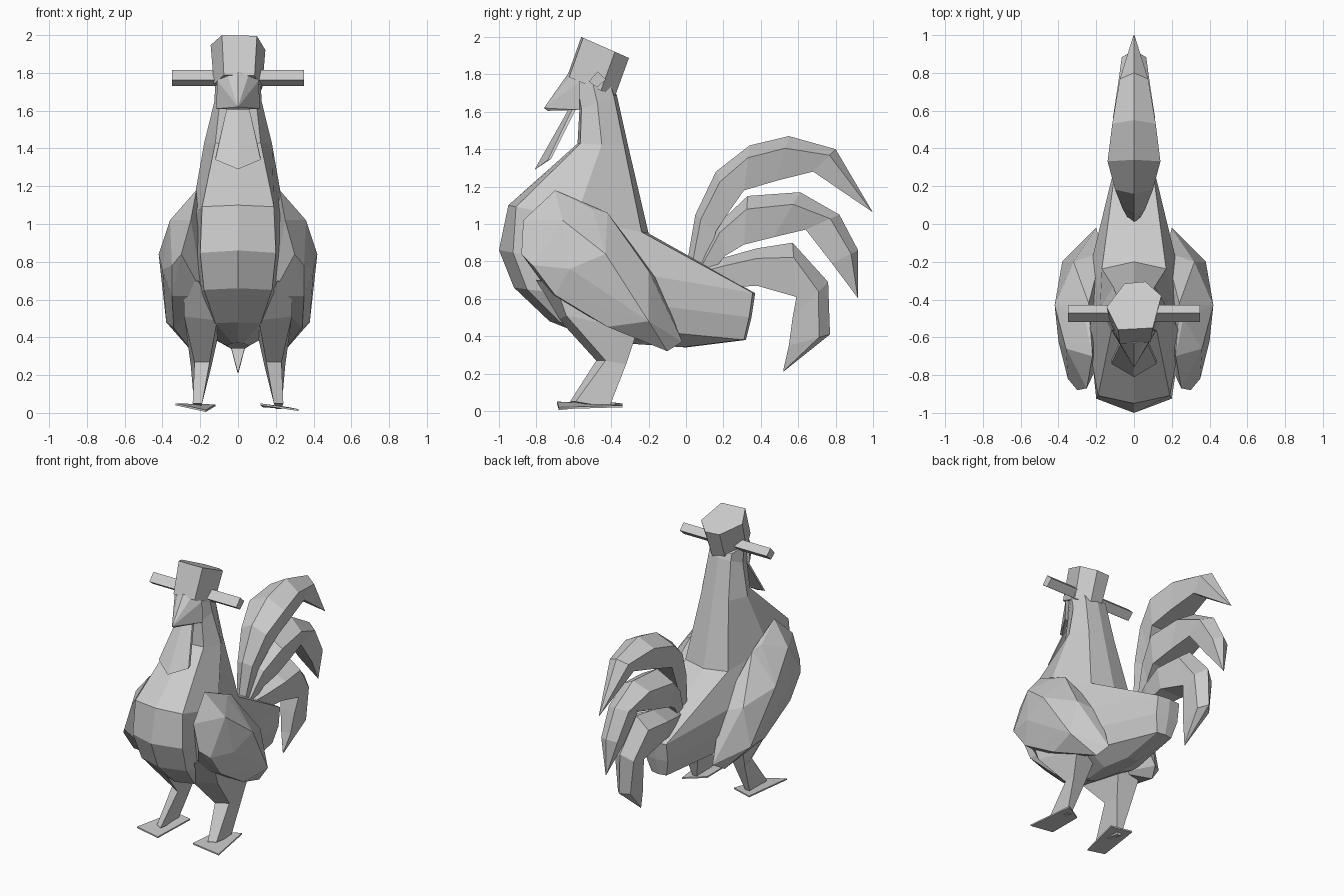
import bpy, bmesh
from mathutils import Vector

grey = bpy.data.materials.new("light_grey")
grey.diffuse_color = (0.6, 0.6, 0.6, 1)


def finish(name, bm, mirror=False):
    bmesh.ops.remove_doubles(bm, verts=bm.verts, dist=0.0005)
    bmesh.ops.recalc_face_normals(bm, faces=bm.faces)
    me = bpy.data.meshes.new(name)
    bm.to_mesh(me)
    bm.free()
    me.materials.append(grey)
    ob = bpy.data.objects.new(name, me)
    bpy.context.collection.objects.link(ob)
    if mirror:
        ob.modifiers.new("mirror", 'MIRROR')
    return ob


def loft(name, rings, mirror=False):
    """Skin equal-length point rings and cap both ends."""
    bm = bmesh.new()
    vs = [[bm.verts.new(p) for p in r] for r in rings]
    n = len(rings[0])
    for a, b in zip(vs, vs[1:]):
        for i in range(n):
            j = (i + 1) % n
            bm.faces.new((a[i], a[j], b[j], b[i]))
    bm.faces.new(vs[0])
    bm.faces.new(vs[-1])
    return finish(name, bm, mirror)


def hull(name, pts, mirror=False):
    bm = bmesh.new()
    vs = [bm.verts.new(p) for p in pts]
    res = bmesh.ops.convex_hull(bm, input=vs)
    junk = [v for v in res["geom_interior"] + res["geom_unused"]
            if isinstance(v, bmesh.types.BMVert)]
    bmesh.ops.delete(bm, geom=list(set(junk)), context='VERTS')
    return finish(name, bm, mirror)


# Body and neck: slanted eight-sided rings (front y,z / back y,z / half widths / back corner)
def body_ring(fy, fz, by, bz, front_w, mid_w, back_w, back_t):
    def at(x, t):
        return Vector((x, fy + (by - fy) * t, fz + (bz - fz) * t))
    half = [at(front_w, 0.055), at(mid_w, 0.48), at(back_w, back_t)]
    other = [Vector((-p.x, p.y, p.z)) for p in reversed(half)]
    return [at(0, 0)] + half + [at(0, 1)] + other


loft("body", [body_ring(*r) for r in (
    (-0.45, 0.37, 0.00, 0.34, 0.03, 0.06, 0.04, 0.95),
    (-0.73, 0.48, 0.32, 0.38, 0.12, 0.20, 0.06, 0.99),
    (-0.92, 0.66, 0.35, 0.50, 0.18, 0.25, 0.09, 0.99),
    (-1.00, 0.86, 0.37, 0.63, 0.20, 0.26, 0.09, 0.99),
    (-0.95, 1.10, -0.20, 0.95, 0.19, 0.25, 0.17, 0.95),
    (-0.58, 1.43, -0.31, 1.42, 0.12, 0.18, 0.11, 0.92),
    (-0.57, 1.61, -0.37, 1.69, 0.10, 0.125, 0.09, 0.92),
    (-0.60, 1.78, -0.39, 1.73, 0.07, 0.12, 0.09, 0.95))])

# Beak
hull("beak", [(0, -0.76, 1.62), (0, -0.74, 1.605), (0, -0.63, 1.805)]
     + [(s * x, y, z) for s in (-1, 1) for x, y, z in (
         (0.06, -0.61, 1.80), (0.11, -0.57, 1.76), (0.115, -0.57, 1.61))])

# Head block: tilted tapered six-sided prism
hexagon = [(-0.05, -0.315), (0.06, -0.305), (0.145, -0.38),
           (0.10, -0.55), (-0.085, -0.56), (-0.145, -0.44)]
top = [(x, y, 1.89 - (y + 0.31) * 0.44) for x, y in hexagon]
bottom = [(x * 0.88, y - 0.075, 1.68 - (y + 0.30) * 0.42) for x, y in hexagon]
loft("head_block", [bottom, top])

# Square bar through the head
diamond = [(-0.52, 1.762), (-0.472, 1.815), (-0.428, 1.773), (-0.476, 1.73)]
loft("cross_bar", [[(x, y, z) for y, z in diamond] for x in (-0.35, 0.35)])

# Wattle: one half, mirrored
loft("wattle", [
    [(0, -0.63, 1.61), (0.06, -0.61, 1.61), (0.06, -0.59, 1.61), (0, -0.60, 1.61)],
    [(0, -0.81, 1.29), (0.12, -0.74, 1.34), (0.12, -0.72, 1.35), (0, -0.78, 1.31)]], True)

# Wings
hull("wing", [
    (0.22, -0.70, 1.18), (0.26, -0.50, 1.08), (0.24, -0.42, 1.06),
    (0.36, -0.66, 1.02), (0.25, -0.87, 1.02), (0.30, -0.88, 0.84),
    (0.35, -0.82, 0.78), (0.42, -0.43, 0.84), (0.40, -0.62, 0.76),
    (0.32, -0.20, 0.75), (0.38, -0.20, 0.48), (0.20, -0.02, 0.37),
    (0.24, -0.10, 0.32), (0.34, -0.42, 0.45), (0.35, -0.70, 0.62),
    (0.18, -0.72, 0.62), (0.17, -0.35, 0.45), (0.17, -0.15, 0.70)], True)

# Legs: thigh, knee, ankle
loft("leg", [
    [(0.21, -0.80, 0.70), (0.29, -0.70, 0.68), (0.27, -0.25, 0.62), (0.14, -0.30, 0.62)],
    [(0.11, -0.68, 0.49), (0.285, -0.64, 0.51), (0.27, -0.26, 0.43), (0.10, -0.28, 0.43)],
    [(0.15, -0.48, 0.27), (0.23, -0.43, 0.27), (0.25, -0.32, 0.25), (0.14, -0.34, 0.25)],
    [(0.19, -0.62, 0.05), (0.24, -0.59, 0.05), (0.23, -0.41, 0.02), (0.20, -0.41, 0.02)]], True)

# Feet: thin slanted plates
for name, sole in (
        ("right_foot", [(0.12, -0.69, 0.05), (0.32, -0.68, 0.02),
                        (0.27, -0.34, 0.03), (0.13, -0.43, 0.04)]),
        ("left_foot", [(-0.33, -0.69, 0.05), (-0.17, -0.68, 0.015),
                       (-0.12, -0.38, 0.045), (-0.27, -0.34, 0.04)])):
    loft(name, [[(x, y, z - 0.01) for x, y, z in sole],
                [(x, y, z) for x, y, z in sole]])


# Tail feathers: five-sided sections (outer y,z / inner y,z / half width)
def feather(name, sections):
    rings = []
    for oy, oz, iy, iz, w in sections:
        sy, sz = oy + (iy - oy) * 0.27, oz + (iz - oz) * 0.27
        rings.append([(0, oy, oz), (w, sy, sz), (w * 0.75, iy, iz),
                      (-w * 0.75, iy, iz), (-w, sy, sz)])
    loft(name, rings)


feather("upper_feather", [
    (0.00, 0.76, 0.10, 0.74, 0.03), (0.05, 1.05, 0.16, 0.96, 0.06),
    (0.16, 1.28, 0.24, 1.08, 0.10), (0.34, 1.42, 0.31, 1.18, 0.14),
    (0.55, 1.47, 0.48, 1.23, 0.115), (0.80, 1.40, 0.68, 1.28, 0.075),
    (1.00, 1.06, 0.995, 1.065, 0.003)])
feather("middle_feather", [
    (0.05, 0.76, 0.12, 0.72, 0.03), (0.17, 1.00, 0.21, 0.83, 0.08),
    (0.33, 1.15, 0.31, 0.89, 0.13), (0.61, 1.17, 0.47, 0.93, 0.11),
    (0.82, 1.05, 0.64, 0.97, 0.08), (0.92, 0.86, 0.78, 0.79, 0.065),
    (0.92, 0.60, 0.918, 0.605, 0.003)])
feather("lower_feather", [
    (0.06, 0.77, 0.10, 0.66, 0.03), (0.20, 0.82, 0.22, 0.66, 0.08),
    (0.38, 0.87, 0.38, 0.67, 0.12), (0.57, 0.90, 0.59, 0.61, 0.10),
    (0.76, 0.69, 0.57, 0.50, 0.075), (0.77, 0.41, 0.55, 0.35, 0.05),
    (0.52, 0.21, 0.52, 0.22, 0.003)])
